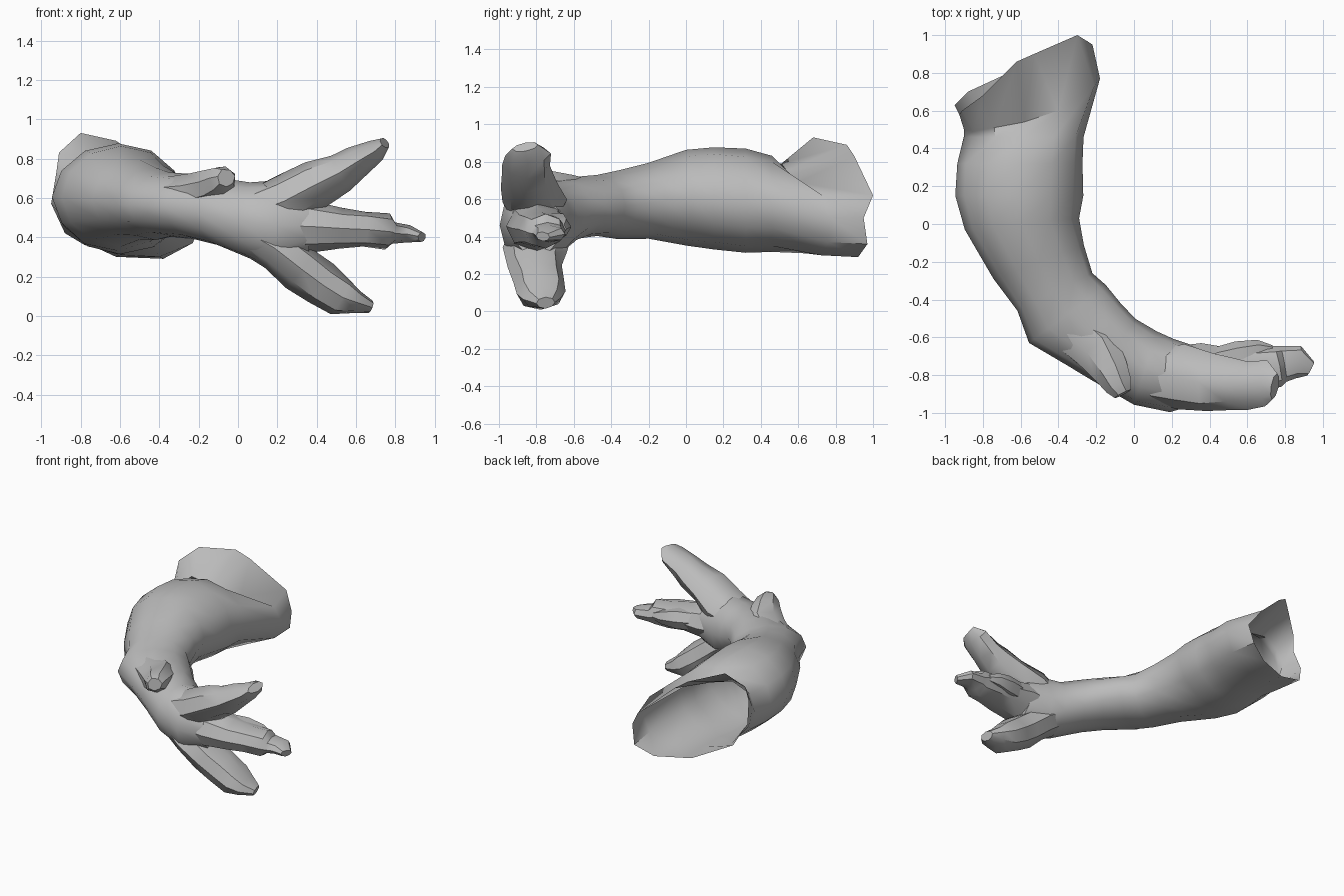
import bpy, bmesh, math, random
from mathutils import Vector

random.seed(4)
if "Cube" in bpy.data.objects:
    bpy.data.objects.remove(bpy.data.objects["Cube"], do_unlink=True)

grey = bpy.data.materials.new("plain grey")
grey.use_nodes = True
GREY = (0.5, 0.5, 0.5, 1)
grey.diffuse_color = GREY
grey.node_tree.nodes["Principled BSDF"].inputs["Base Color"].default_value = GREY


def ring(c, u, v, ru, rv, sides, jitter):
    """Slightly uneven ellipse of points around c."""
    pts = []
    for i in range(sides):
        a = 2 * math.pi * i / sides
        k = 1.02 + random.uniform(-jitter, jitter)
        pts.append(Vector(c) + (u * math.cos(a) * ru + v * math.sin(a) * rv) * k)
    return pts


def loft(name, rings, cap_start, cap_end, smooth):
    """Skin a list of equal-sized rings into one object."""
    bm = bmesh.new()
    rows = [[bm.verts.new(p) for p in r] for r in rings]
    n = len(rows[0])
    for a, b in zip(rows, rows[1:]):
        for i in range(n):
            j = (i + 1) % n
            bm.faces.new((a[i], a[j], b[j], b[i]))
    if cap_start:
        bm.faces.new(rows[0][::-1])
    if cap_end:
        bm.faces.new(rows[-1])
    bmesh.ops.recalc_face_normals(bm, faces=bm.faces)
    # Make sure the outside of the first band faces outward
    bm.faces.ensure_lookup_table()
    f = bm.faces[0]
    mid = sum((v.co for r in rows[:2] for v in r), Vector()) / (2 * n)
    if f.normal.dot(f.calc_center_median() - mid) < 0:
        bmesh.ops.reverse_faces(bm, faces=bm.faces)
    me = bpy.data.meshes.new(name)
    bm.to_mesh(me)
    bm.free()
    me.materials.append(grey)
    ob = bpy.data.objects.new(name, me)
    bpy.context.collection.objects.link(ob)
    bpy.ops.object.select_all(action='DESELECT')
    ob.select_set(True)
    bpy.context.view_layer.objects.active = ob
    bpy.ops.object.shade_smooth_by_angle(angle=math.radians(smooth))


# Torn, flared open end of the limb
rim = [(-.22, .95, .5), (-.3, 1, .62), (-.53, .9, .83), (-.62, .86, .89),
       (-.8, .68, .93), (-.91, .60, .83), (-.925, .58, .72), (-.95, .63, .57),
       (-.88, .70, .42), (-.62, .82, .3), (-.38, .92, .29), (-.25, .97, .36)]
flare = [(-.18, .77, .5), (-.21, .73, .62), (-.40, .60, .69), (-.58, .54, .75),
         (-.74, .51, .79), (-.85, .49, .74), (-.90, .50, .64), (-.89, .52, .5),
         (-.78, .57, .36), (-.6, .64, .31), (-.4, .72, .3), (-.23, .76, .37)]

# Limb sections: centre, heading (x, y), half width, half height
sections = [
    ((-.58, .46, .575), (0, -1), .31, .255),
    ((-.60, .32, .59), (0, -1), .325, .27),
    ((-.61, .15, .605), (0, -1), .33, .265),
    ((-.595, 0, .605), (.1, -1), .295, .25),
    ((-.50, -.2, .59), (.35, -.94), .25, .20),
    ((-.42, -.36, .57), (.45, -.9), .22, .18),
    ((-.35, -.475, .565), (.6, -.8), .25, .16),
    ((-.22, -.58, .555), (.72, -.69), .215, .16),
    ((-.10, -.665, .53), (.83, -.56), .195, .17),
    ((.06, -.765, .485), (.95, -.3), .20, .19),
    ((.2, -.80, .46), (1, -.05), .19, .225),
    ((.36, -.80, .46), (1, 0), .14, .15),
]
UP = Vector((0, 0, 1))
limb = [[Vector(p) for p in rim], [Vector(p) for p in flare]]
for c, (dx, dy), hw, hh in sections:
    side = Vector((-dy, dx, 0)).normalized()
    limb.append(ring(c, side, UP, hw, hh, 12, .02))
loft("limb", limb, False, True, 45)


def digit(name, path, sides=8):
    """Tube along a path of (centre, depth radius, thickness radius)."""
    pts = [Vector(p[0]) for p in path]
    rings = []
    for i, (c, rs, rn) in enumerate(path):
        d = (pts[min(i + 1, len(pts) - 1)] - pts[max(i - 1, 0)]).normalized()
        s = Vector((0, 1, 0))
        s = (s - d * s.dot(d)).normalized()
        rings.append(ring(c, s, d.cross(s), rs, rn, sides, .07))
    loft(name, rings, True, True, 38)


# Three spread digits with blunt claws
digit("upper_digit", [((.06, -.80, .52), .13, .11), ((.25, -.81, .59), .165, .125),
                      ((.40, -.84, .67), .145, .115), ((.52, -.85, .73), .13, .10),
                      ((.60, -.85, .78), .125, .08), ((.70, -.845, .84), .115, .055),
                      ((.745, -.86, .88), .07, .03)])
digit("middle_digit", [((.15, -.80, .46), .15, .14), ((.36, -.80, .455), .165, .125),
                       ((.52, -.79, .445), .14, .098), ((.64, -.77, .44), .125, .09),
                       ((.76, -.75, .43), .11, .09), ((.79, -.74, .42), .095, .055),
                       ((.87, -.73, .415), .085, .042), ((.935, -.765, .40), .04, .025)])
digit("lower_digit", [((.04, -.78, .43), .16, .10), ((.2, -.81, .335), .165, .11),
                      ((.32, -.81, .24), .15, .115), ((.42, -.79, .165), .13, .11),
                      ((.52, -.775, .10), .125, .10), ((.60, -.765, .07), .10, .06),
                      ((.675, -.75, .045), .05, .03)])
# Ridge along the wrist ending in a blunt spur
digit("wrist_spur", [((-.36, -.53, .62), .13, .09), ((-.21, -.66, .64), .13, .095),
                     ((-.12, -.78, .675), .10, .085), ((-.08, -.86, .695), .075, .07),
                     ((-.06, -.90, .70), .05, .045)], 7)
# Knuckle ridge behind the middle digit
digit("back_knuckle", [((.40, -.72, .47), .06, .07), ((.55, -.69, .46), .065, .07),
                       ((.66, -.665, .45), .05, .05), ((.73, -.665, .44), .025, .025)], 6)
